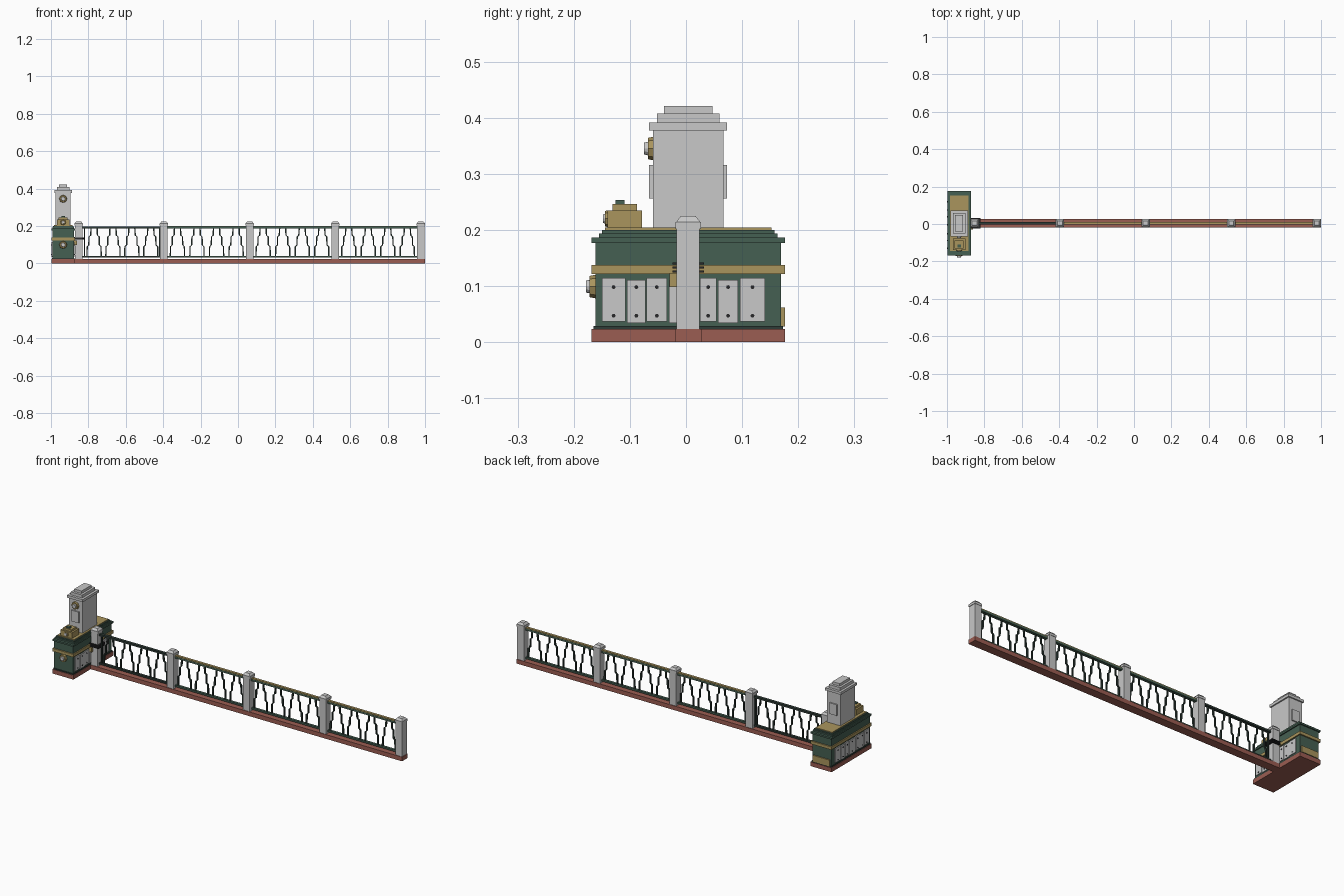
import bpy
import bmesh
from math import radians
from mathutils import Matrix

cube = bpy.data.objects.get("Cube")
if cube:
    bpy.data.objects.remove(cube, do_unlink=True)


def material(name, r, g, b):
    m = bpy.data.materials.new(name)
    m.diffuse_color = (r, g, b, 1)
    m.use_nodes = True
    bsdf = next(n for n in m.node_tree.nodes if n.type == 'BSDF_PRINCIPLED')
    bsdf.inputs["Base Color"].default_value = (r, g, b, 1)
    return m


RED = material("red stone", 0.33, 0.11, 0.085)
GREEN = material("green metal", 0.06, 0.115, 0.085)
DARK = material("dark green iron", 0.028, 0.045, 0.038)
GOLD = material("gold", 0.40, 0.30, 0.11)
GREY = material("grey stone", 0.58, 0.58, 0.58)
BLACK = material("black iron", 0.02, 0.02, 0.022)

CX, CY = -0.935, 0.004   # pillar centre; the fence shares CY


def finish(bm, name, mat):
    bmesh.ops.recalc_face_normals(bm, faces=bm.faces)
    mesh = bpy.data.meshes.new(name)
    bm.to_mesh(mesh)
    bm.free()
    mesh.materials.append(mat)
    ob = bpy.data.objects.new(name, mesh)
    bpy.context.collection.objects.link(ob)
    return ob


def add_box(bm, x, y, z):
    """Box from (low, high) pairs."""
    size = [b - a for a, b in (x, y, z)]
    mid = [(a + b) / 2 for a, b in (x, y, z)]
    mat = Matrix.Translation(mid) @ Matrix.Diagonal((*size, 1))
    return bmesh.ops.create_cube(bm, size=1, matrix=mat)["verts"]


def box(name, x, y, z, mat):
    bm = bmesh.new()
    add_box(bm, x, y, z)
    return finish(bm, name, mat)


def slab(name, hx, hy, z0, z1, mat, cx=CX, cy=CY):
    """Box centred on the pillar axis, from half widths."""
    return box(name, (cx - hx, cx + hx), (cy - hy, cy + hy), (z0, z1), mat)


def disc(name, x, y, z, r0, r1, depth, mat, sides=12):
    """Disc facing the front, from y forward by depth."""
    bm = bmesh.new()
    m = Matrix.Translation((x, y - depth / 2, z)) @ Matrix.Rotation(radians(90), 4, 'X')
    bmesh.ops.create_cone(bm, cap_ends=True, segments=sides, radius1=r0,
                          radius2=r1, depth=depth, matrix=m)
    return finish(bm, name, mat)


def medallion(name, y, z, r, depth):
    disc(name + "_ring", CX, y, z, r, r * 0.9, depth * 0.6, GOLD, 8)
    disc(name + "_boss", CX, y, z, r * 0.68, r * 0.5, depth, GREY)


# Pillar base, body and stepped cornice
slab("pillar_base", 0.063, 0.172, 0, 0.023, RED)
slab("body_plinth", 0.060, 0.169, 0.023, 0.029, DARK)
slab("pillar_body", 0.057, 0.1655, 0.023, 0.178, GREEN)
slab("body_band", 0.063, 0.1725, 0.121, 0.137, GOLD)
slab("cornice_lower", 0.063, 0.172, 0.177, 0.186, GREEN)
slab("cornice_middle", 0.058, 0.159, 0.186, 0.194, GREEN)
slab("cornice_upper", 0.055, 0.154, 0.194, 0.200, GREEN)
slab("cornice_top_plate", 0.050, 0.148, 0.199, 0.204, GOLD)
box("back_plate", (CX - 0.05, CX + 0.05), (0.165, 0.176), (0.028, 0.062), GOLD)

# Tower with stepped cap and raised plates
slab("tower", 0.040, 0.0625, 0.20, 0.378, GREY)
slab("tower_cap_lower", 0.047, 0.0695, 0.377, 0.391, GREY)
slab("tower_cap_middle", 0.034, 0.056, 0.391, 0.407, GREY)
slab("tower_cap_upper", 0.022, 0.043, 0.407, 0.421, GREY)
slab("tower_plates", 0.022, 0.0695, 0.256, 0.316, GREY)

# Small gold box on the front ledge
slab("ledge_box", 0.034, 0.031, 0.203, 0.235, GOLD, cy=-0.109)
slab("ledge_box_step", 0.024, 0.022, 0.235, 0.246, GOLD, cy=-0.109)
slab("ledge_box_knob", 0.010, 0.008, 0.246, 0.253, GREEN, cy=-0.118)

medallion("tower_medallion", -0.0585, 0.345, 0.021, 0.016)
medallion("box_medallion", -0.14, 0.220, 0.015, 0.008)
medallion("body_medallion", -0.1615, 0.099, 0.021, 0.017)

# Riveted panels on both long sides
panels = [(-0.150, -0.108), (-0.105, -0.072), (-0.070, -0.034), (-0.030, 0.022),
          (0.025, 0.054), (0.057, 0.093), (0.096, 0.141)]
for side, label in ((-1, "right"), (1, "left")):
    plate, bolts = bmesh.new(), bmesh.new()
    face = CX + side * 0.057
    for i, (y0, y1) in enumerate(panels):
        drop = 0.003 * (i % 2)
        add_box(plate, sorted((face - side * 0.002, face + side * 0.005)), (y0, y1),
                (0.037 - drop, 0.114 - drop))
        for z in (0.047, 0.098):
            m = (Matrix.Translation((face + side * 0.005, (y0 + y1) / 2, z))
                 @ Matrix.Rotation(radians(90), 4, 'Y'))
            bmesh.ops.create_cone(bolts, cap_ends=True, segments=8, radius1=0.0035,
                                  radius2=0.0035, depth=0.004, matrix=m)
    finish(plate, label + "_panels", GREY)
    finish(bolts, label + "_panel_bolts", BLACK)

# Fence base
box("fence_base", (CX + 0.06, 1), (CY - 0.0235, CY + 0.0235), (0, 0.023), RED)

# Fence posts with tapered caps
posts = [-0.852, -0.396, 0.062, 0.520, 0.9775]
for i, x in enumerate(posts):
    bm = bmesh.new()
    add_box(bm, (x - 0.02, x + 0.02), (CY - 0.0205, CY + 0.0205), (0.02, 0.205))
    add_box(bm, (x - 0.0225, x + 0.0225), (CY - 0.0225, CY + 0.0225), (0.202, 0.214))
    top = add_box(bm, (x - 0.0215, x + 0.0215), (CY - 0.0215, CY + 0.0215), (0.214, 0.225))
    for v in top:
        if v.co.z > 0.22:
            v.co.x = x + (v.co.x - x) * 0.6
            v.co.y = CY + (v.co.y - CY) * 0.6
    finish(bm, f"fence_post_{i + 1}", GREY)

# Stepped baluster outline: offset from the unit centre, height
STEPS = [(0.016, 0.190), (0.018, 0.150), (0.027, 0.143), (0.028, 0.098),
         (0.037, 0.090), (0.038, 0.038)]


def add_baluster(bm, x, side, w=0.0035, d=0.004):
    rows = []
    for off, z in STEPS:
        cx = x + side * off
        rows.append([bm.verts.new((cx + a * w, CY + b * d, z))
                     for a, b in ((-1, -1), (1, -1), (1, 1), (-1, 1))])
    for lo, hi in zip(rows, rows[1:]):
        for k in range(4):
            n = (k + 1) % 4
            bm.faces.new((lo[k], lo[n], hi[n], hi[k]))
    bm.faces.new(rows[0])
    bm.faces.new(rows[-1])


# Fence bays: rails, stiles and four pairs of balusters each
for i, (a, b) in enumerate(zip(posts, posts[1:])):
    x0, x1 = a + 0.02, b - 0.02
    rails = bmesh.new()
    add_box(rails, (x0, x1), (CY - 0.008, CY + 0.008), (0.186, 0.196))
    add_box(rails, (x0, x1), (CY - 0.007, CY + 0.007), (0.031, 0.040))
    if i == 0:
        for sx in (x0 + 0.012, x1 - 0.004):
            add_box(rails, (sx - 0.003, sx + 0.003), (CY - 0.005, CY + 0.005), (0.035, 0.19))
        x0 += 0.012
    finish(rails, f"bay_{i + 1}_rails", GREEN if i else DARK)
    if i:
        box(f"bay_{i + 1}_rail_cap", (x0, x1), (CY - 0.007, CY + 0.007), (0.196, 0.201), GOLD)
    bars = bmesh.new()
    pitch = (x1 - x0) / 4
    for k in range(4):
        for side in (-1, 1):
            add_baluster(bars, x0 + pitch * (k + 0.5), side)
    finish(bars, f"bay_{i + 1}_balusters", DARK)

# Straps that tie the first post to the pillar
bm = bmesh.new()
for z in (0.126, 0.133, 0.140):
    add_box(bm, (CX + 0.056, posts[0] + 0.03), (CY - 0.028, CY + 0.028), (z - 0.002, z + 0.002))
finish(bm, "post_straps", BLACK)
box("strap_lug", (CX + 0.056, CX + 0.075), (-0.029, -0.015), (0.098, 0.123), GOLD)
